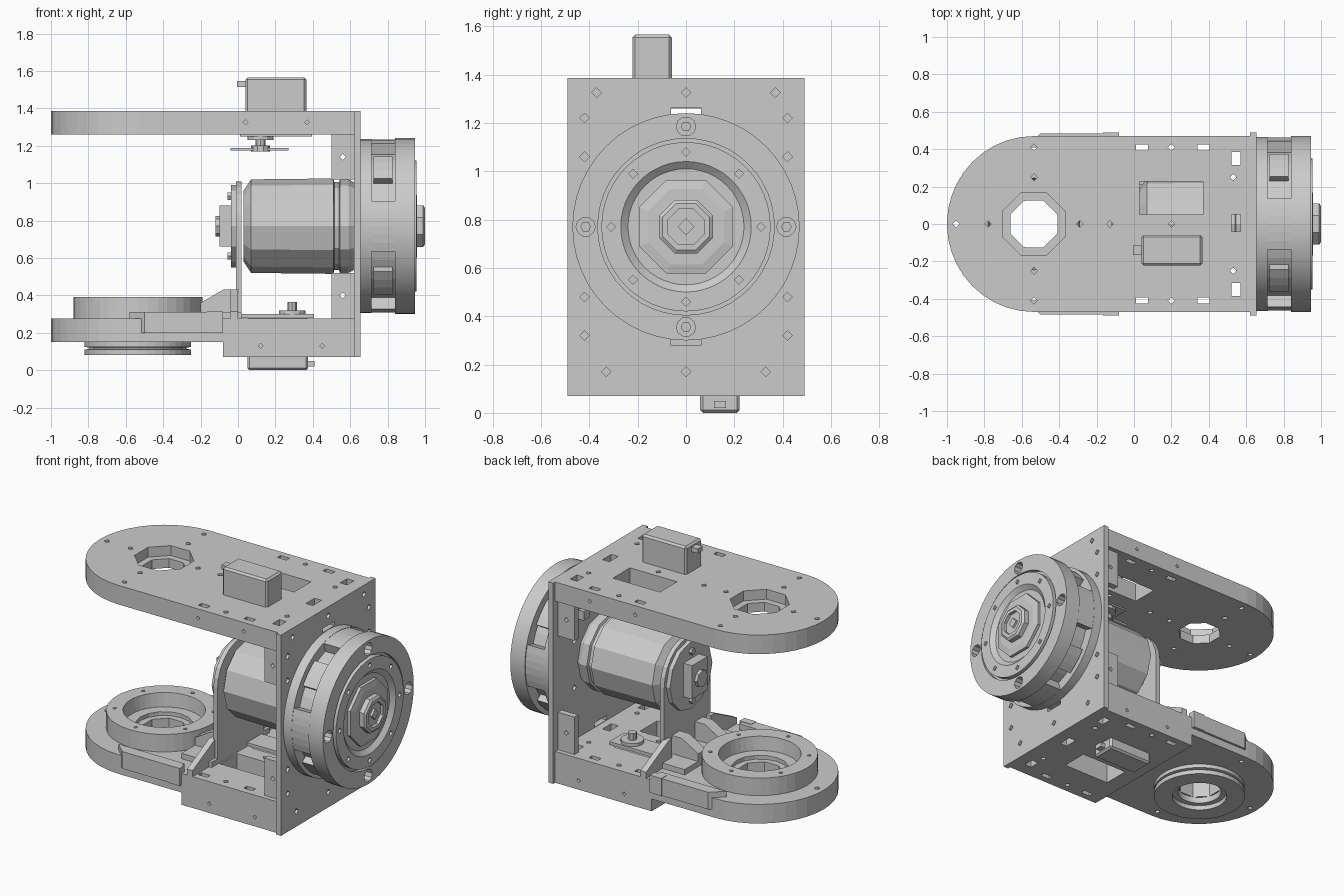
import bpy, bmesh, math
from mathutils import Vector

if "Cube" in bpy.data.objects:
    bpy.data.objects.remove(bpy.data.objects["Cube"])


def finish(name, bm, smooth=False):
    bmesh.ops.remove_doubles(bm, verts=bm.verts, dist=1e-5)
    bmesh.ops.recalc_face_normals(bm, faces=bm.faces)
    me = bpy.data.meshes.new(name)
    bm.to_mesh(me)
    bm.free()
    ob = bpy.data.objects.new(name, me)
    bpy.context.collection.objects.link(ob)
    if smooth:
        select(ob)
        bpy.ops.object.shade_smooth_by_angle(angle=math.radians(25))
    return ob


def select(*obs):
    bpy.ops.object.select_all(action='DESELECT')
    for o in obs:
        o.select_set(True)
    bpy.context.view_layer.objects.active = obs[0]


def box(name, x0, x1, y0, y1, z0, z1):
    return prism(name, [(x0, y0), (x1, y0), (x1, y1), (x0, y1)], z0, z1)


def prism(name, pts, a, b, axis='Z'):
    """Extrude an outline: Z takes (x,y), X takes (y,z), Y takes (x,z)."""
    put = {'Z': lambda u, v, h: (u, v, h), 'X': lambda u, v, h: (h, u, v),
           'Y': lambda u, v, h: (u, h, v)}[axis]
    bm = bmesh.new()
    lo = [bm.verts.new(put(u, v, a)) for u, v in pts]
    hi = [bm.verts.new(put(u, v, b)) for u, v in pts]
    bm.faces.new(lo)
    bm.faces.new(hi)
    for i in range(len(pts)):
        j = (i + 1) % len(pts)
        bm.faces.new((lo[i], lo[j], hi[j], hi[i]))
    return finish(name, bm)


def lathe(name, prof, c, axis='X', n=48, start=0, arc=360, smooth=False):
    """Spin a closed (radius, height) profile about an axis through c."""
    bm, full = bmesh.new(), arc == 360
    rings = []
    for i in range(n if full else n + 1):
        t = math.radians(start + arc * i / n)
        ring = []
        for r, h in prof:
            u, v = r * math.cos(t), r * math.sin(t)
            p = (h, u, v) if axis == 'X' else (u, v, h)
            ring.append(bm.verts.new(Vector(p) + Vector(c)))
        rings.append(ring)
    for i in range(n):
        a, b = rings[i], rings[(i + 1) % len(rings)]
        for k in range(len(prof)):
            m = (k + 1) % len(prof)
            if prof[k][0] > 1e-6 or prof[m][0] > 1e-6:
                bm.faces.new((a[k], a[m], b[m], b[k]))
    if not full:
        bm.faces.new(rings[0])
        bm.faces.new(rings[-1])
    return finish(name, bm, smooth)


def cyl(name, c, r, a, b, axis='Z', n=24, start=0):
    prof = [(r * math.cos(math.radians(start + 360 * i / n)), r * math.sin(math.radians(start + 360 * i / n)))
            for i in range(n)]
    return prism(name, [(c[0] + u, c[1] + v) for u, v in prof], a, b, axis)


def cut(ob, cutters):
    select(*cutters)
    if len(cutters) > 1:
        bpy.ops.object.join()
    cutter = cutters[0]
    cutter.hide_render = True
    mod = ob.modifiers.new('holes', 'BOOLEAN')
    mod.operation, mod.object, mod.solver = 'DIFFERENCE', cutter, 'EXACT'
    select(ob)
    bpy.ops.object.modifier_apply(modifier=mod.name)
    bpy.data.objects.remove(cutter)


CX, CZ = -0.535, 0.77      # joint bore centre (x), motor axis height (z)
AX = (0, 0, CZ)


def arm_outline(x_end):
    arc = [(CX + 0.465 * math.cos(math.radians(90 + 180 * i / 20)),
            0.47 * math.sin(math.radians(90 + 180 * i / 20))) for i in range(21)]
    return arc + [(x_end, -0.47), (x_end, 0.47)]


def arm_cutters(z0, z1, servo_slot):
    cs = [cyl('c', p, 0.018, z0, z1, n=4) for p in
          [(-.95, 0), (-.78, 0), (-.29, 0), (-.13, 0), (.2, .41), (.2, -.41), (.2, 0), (.53, .25), (.53, -.25)]
          + [(CX, y) for y in (.41, .25, -.25, -.41)]]
    for s in (-1, 1):
        for x in (.01, .34):
            cs.append(box('c', x, x + .065, s * .41 - .016, s * .41 + .016, z0, z1))
        cs.append(box('c', .52, .57, s * .35 - .035, s * .35 + .035, z0, z1))
    cs.append(box('c', .52, .57, -.04, .05, z0, z1))
    cs.append(box('c', .03, .37, servo_slot - .088, servo_slot + .088, z0, z1))
    return cs


# Upper arm with stepped octagonal bore
upper = prism('upper_arm', arm_outline(.625), 1.26, 1.385)
cut(upper, arm_cutters(1.2, 1.45, .14)
    + [lathe('c', [(0, 1.2), (.135, 1.2), (.135, 1.32), (.18, 1.32), (.18, 1.45), (0, 1.45)],
             (CX, 0, 0), 'Z', 8, 22.5)])
cut(upper, [cyl('c', (x, 1.325), .013, s * .44, s * .5, 'Y', 4) for x in (.04, .37) for s in (-1, 1)])

# Lower arm: round plate in front, deeper box behind
lower = prism('lower_arm', arm_outline(-.08), .15, .275)
cut(lower, [cyl('c', (CX, 0), .135, .1, .35, n=8, start=22.5)]
    + [cyl('c', p, .018, .1, .35, n=4) for p in [(-.95, 0), (CX, .41), (CX, -.41), (-.13, 0)]])
lower_box = box('lower_box', -.08, .625, -.47, .47, .07, .275)
slots = arm_cutters(0, .35, -.14)
cut(lower_box, slots[4:9] + slots[13:])
for o in slots[:4] + slots[9:13]:
    bpy.data.objects.remove(o)
cut(lower_box, [cyl('c', (x, .13), .013, s * .44, s * .5, 'Y', 4) for x in (.12, .45) for s in (-1, 1)])

# Bearing ring above the lower arm and grooved pulley below it
ring = lathe('bearing_ring', [(.235, .29), (.345, .27), (.345, .39), (.245, .39)], (CX, 0, 0), 'Z', 40)
cut(ring, [cyl('c', (CX + .295 * math.cos(a), .295 * math.sin(a)), .014, .35, .42, n=4)
           for a in [math.radians(60 * i + 30) for i in range(6)]])
lathe('bearing_seat', [(.17, .27), (.26, .27), (.26, .30), (.17, .30)], (CX, 0, 0), 'Z', 16)
lathe('pulley', [(.135, .155), (.285, .155), (.285, .125), (.26, .12), (.26, .114), (.285, .11),
                 (.285, .08), (.17, .08), (.17, .11), (.135, .11)], (CX, 0, 0), 'Z', 40)

# Rear plate with bolt holes and slots
plate = box('rear_plate', .62, .655, -.49, .49, .07, 1.385)
pts = [(s * .42, z) for s in (-1, 1) for z in (1.22, 1.06, .48, .32)]
pts += [(-.37, 1.325), (0, 1.325), (.37, 1.325), (-.33, .17), (0, .17), (.33, .17)]
pts += [(s * .27, z) for s in (-1, 1) for z in (.92, .615)]
cut(plate, [cyl('c', p, .02, .6, .7, 'X', 4) for p in pts]
    + [box('c', .6, .7, -.062, .062, z, z + .027) for z in (1.237, .278)])

# Corner brackets and side bolts
for s in (-1, 1):
    for z0, z1 in ((.27, .52), (1.02, 1.265)):
        b = box('corner_bracket', .5, .625, min(s * .4, s * .44), max(s * .4, s * .44), z0, z1)
        cut(b, [cyl('c', (.56, .4 if z0 < 1 else 1.14), .016, s * .42 - .05, s * .42 + .05, 'Y', 4)])
    box('plate_bolt', .58, .625, s * .2 - .03, s * .2 + .03, 1.05, 1.11)

# Faceted motor with band
lathe('motor', [(0, .03), (.19, .03), (.25, .07), (.255, .51), (.235, .515), (.235, .54), (.25, .545),
                (.25, .59), (.23, .63), (0, .63)], AX, 'X', 12)
for s in (-1, 1):
    box('motor_lug', .54, .62, s * .1 - .04, s * .1 + .04, CZ + .12, CZ + .14)

# Motor support wall, rounded at the top
wall = [(-.24, .2)] + [(-.24 * math.cos(math.pi * i / 12), CZ + .24 * math.sin(math.pi * i / 12))
                       for i in range(13)] + [(.24, .2)]
prism('motor_support', wall, -.01, .02, 'X')

# Encoder on the motor tail
cyl('encoder_plate', (0, CZ), .22, -.037, -.01, 'X', 12)
box('encoder_body', -.1, -.03, -.08, .08, CZ - .11, CZ + .11)
cyl('encoder_cap', (0, CZ), .055, -.12, -.09, 'X', 8)
for s in (-1, 1):
    cyl('encoder_screw', (0, CZ + s * .16), .022, -.055, -.03, 'X', 6)

# Support foot: cross strip, side ledges and gussets
box('support_foot', -.2, .02, -.3, .3, .27, .31)
for s in (-1, 1):
    y0, y1 = sorted((s * .44, s * .49))
    box('side_tab', -.165, -.08, y0, y1, .2, .315)
    prism('side_brace', [(s * .47, .27), (s * .47, .315), (s * .24, .43), (s * .2, .43), (s * .2, .27)],
          -.04, 0, 'X')
    y0, y1 = sorted((s * .08, s * .16))
    prism('gusset', [(-.2, .27), (-.2, .36), (-.08, .43), (0, .43), (0, .27)], y0, y1, 'Y')
    y0, y1 = sorted((s * .41, s * .485))
    prism('side_ledge', [(-.58, y0), (-.1, y0), (-.1, y1), (-.5, y1)] if s > 0 else
          [(-.5, y0), (-.1, y0), (-.1, y1), (-.58, y1)], .2, .312)


# Two servos, one inverted
def servo(tag, x0, y, z_far, z_flange, z_tip, shaft, nub):
    lo, hi = sorted((z_far, z_flange))
    d = 1 if z_tip > z_far else -1
    body = box(tag + '_servo_body', x0, x0 + .325, y - .082, y + .082, lo, hi)
    m = body.modifiers.new('edge', 'BEVEL')
    m.width, m.segments = .012, 1
    a, b = sorted((z_flange - d * .005, z_flange + d * .015))
    box(tag + '_servo_flange', x0 - .03, x0 + .355, y - .075, y + .075, a, b)
    a, b = sorted((z_flange, z_flange + d * .035))
    cyl(tag + '_servo_turret', (shaft, y), .07, a, b, n=12)
    a, b = sorted((z_flange, z_tip))
    cyl(tag + '_servo_shaft', (shaft, y), .026, a, b, n=8)
    z = z_far + d * .035
    box(tag + '_servo_cable', nub - .025, nub + .025, y - .025, y + .025, z - .015, z + .015)


servo('upper', .04, -.14, 1.565, 1.265, 1.18, .12, .02)
servo('lower', .05, .14, 0, .285, .365, .29, .385)
box('servo_horn', -.04, .27, -.17, -.11, 1.175, 1.188)
cyl('servo_horn_hub', (.12, -.14), .05, 1.17, 1.2, n=10)

# Wheel: back flange, inner drum, window posts and front face
lathe('wheel_back', [(0, .65), (.465, .65), (.465, .715), (0, .715)], AX, 'X', 48, smooth=True)
lathe('wheel_drum', [(0, .71), (.40, .71), (.40, .85), (0, .85)], AX, 'X', 40)
for k in range(4):
    lathe('wheel_post', [(.38, .71), (.463, .71), (.463, .85), (.38, .85)], AX, 'X', 6, 90 * k - 17, 34)
    lathe('window_block', [(.38, .725), (.445, .725), (.445, .825), (.38, .825)], AX, 'X', 3, 90 * k + 33, 22)
face = lathe('wheel_face', [(0, .84), (.47, .84), (.47, .945), (.365, .945), (.365, .92), (.35, .92),
                            (.35, .955), (.27, .955), (.24, .93), (0, .93)], AX, 'X', 48)
around = [math.radians(45 * i) for i in range(8)]
cut(face, [cyl('c', (.415 * math.cos(a), CZ + .415 * math.sin(a)), .04, .88, 1, 'X', 10) for a in around[::2]]
    + [cyl('c', (.31 * math.cos(a), CZ + .31 * math.sin(a)), .018, .91, 1, 'X', 4) for a in around])
select(face)
bpy.ops.object.shade_smooth_by_angle(angle=math.radians(20))
for a in around[::2]:
    cyl('wheel_bolt', (.415 * math.cos(a), CZ + .415 * math.sin(a)), .022, .87, .9, 'X', 6)

# Hub and axle nut
lathe('hub', [(0, .92), (.21, .92), (.21, .95), (.17, .958), (0, .958)], AX, 'X', 8, 22.5)
lathe('axle_nut', [(0, .95), (.12, .95), (.12, .99), (.105, 1.0), (.08, 1.0), (.08, .98), (0, .98)],
      AX, 'X', 8, 22.5)
cyl('axle', (0, CZ), .035, .97, .995, 'X', 4)
